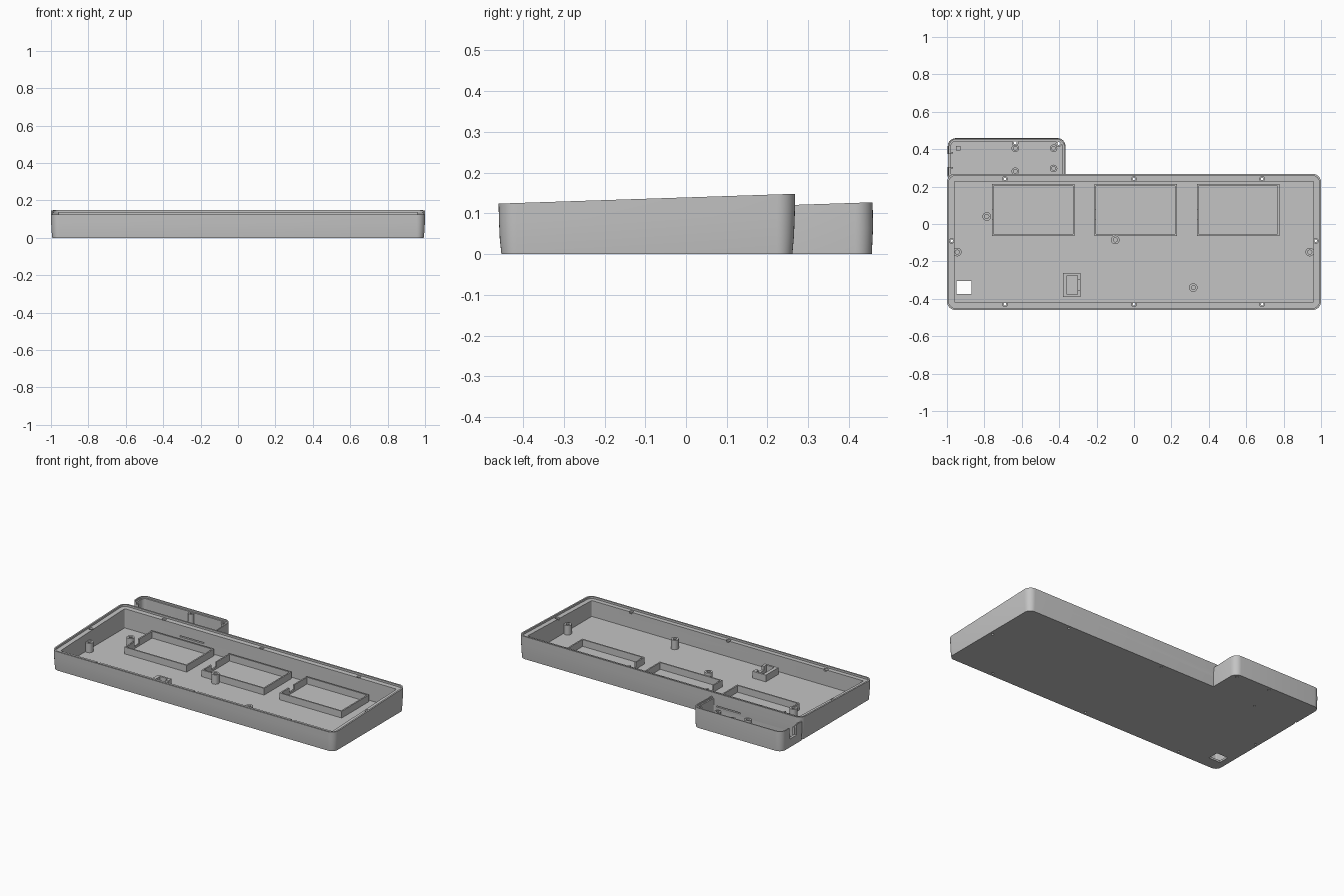
import bpy, bmesh, math
from mathutils import Matrix

cube = bpy.data.objects.get("Cube")
if cube:
    bpy.data.objects.remove(cube, do_unlink=True)

GREY = (0.55, 0.55, 0.55, 1)
grey = bpy.data.materials.new("mid grey plastic")
grey.use_nodes = True
grey.diffuse_color = GREY
bsdf = next(n for n in grey.node_tree.nodes if n.type == 'BSDF_PRINCIPLED')
bsdf.inputs["Base Color"].default_value = GREY

FLOOR = 0.012
SUNK = FLOOR - 0.002
SLOPE = 0.033


def main_top(y):
    return 0.124 + SLOPE * (y + 0.46)


def bay_top(y):
    return 0.121 + SLOPE * (y - 0.27)


def finish(name, bm):
    bmesh.ops.recalc_face_normals(bm, faces=bm.faces)
    mesh = bpy.data.meshes.new(name)
    bm.to_mesh(mesh)
    bm.free()
    mesh.materials.append(grey)
    ob = bpy.data.objects.new(name, mesh)
    bpy.context.collection.objects.link(ob)
    return ob


def activate(ob):
    bpy.ops.object.select_all(action='DESELECT')
    ob.select_set(True)
    bpy.context.view_layer.objects.active = ob


def smooth(ob):
    activate(ob)
    bpy.ops.object.shade_smooth_by_angle(angle=math.radians(30))


def add_box(bm, x0, x1, y0, y1, z0, z1):
    mat = Matrix.Translation(((x0 + x1) / 2, (y0 + y1) / 2, (z0 + z1) / 2))
    size = Matrix.Diagonal((x1 - x0, y1 - y0, z1 - z0, 1))
    bmesh.ops.create_cube(bm, size=1, matrix=mat @ size)


def add_cylinder(bm, x, y, r, z0, z1):
    bmesh.ops.create_cone(bm, cap_ends=True, segments=20, radius1=r, radius2=r,
                          depth=z1 - z0, matrix=Matrix.Translation((x, y, (z0 + z1) / 2)))


def add_tube(bm, x, y, r, hole, z0, z1, segments=20):
    # Hollow post, lathed from a rectangular section
    section = [(hole, z0), (r, z0), (r, z1), (hole, z1)]
    rings = [[bm.verts.new((x + s * math.cos(a), y + s * math.sin(a), z)) for s, z in section]
             for a in (2 * math.pi * i / segments for i in range(segments))]
    for i, ring in enumerate(rings):
        nxt = rings[(i + 1) % segments]
        for j in range(4):
            k = (j + 1) % 4
            bm.faces.new((ring[j], nxt[j], nxt[k], ring[k]))


def outline(x0, x1, y0, y1, r_front, r_back, inset, steps=8):
    # Rounded rectangle, counter-clockwise from the right back corner
    pts = []
    corners = [(x1, y1, -1, -1, r_back), (x0, y1, 1, -1, r_back),
               (x0, y0, 1, 1, r_front), (x1, y0, -1, 1, r_front)]
    for c, (x, y, sx, sy, r) in enumerate(corners):
        r = max(r - inset, 0.006)
        cx, cy = x + sx * (inset + r), y + sy * (inset + r)
        for i in range(steps + 1):
            a = math.pi / 2 * (c + i / steps)
            pts.append((cx + r * math.cos(a), cy + r * math.sin(a)))
    return pts


def tray(name, rect, r_front, r_back, top, layers):
    # Each layer: inset, share of the sloped top height, height offset
    bm = bmesh.new()
    rings = []
    for inset, share, off in layers:
        rings.append([bm.verts.new((x, y, share * top(y) + off))
                      for x, y in outline(*rect, r_front, r_back, inset)])
    n = len(rings[0])
    for low, high in zip(rings, rings[1:]):
        for i in range(n):
            j = (i + 1) % n
            bm.faces.new((low[i], low[j], high[j], high[i]))
    bm.faces.new(rings[0][::-1])
    bm.faces.new(rings[-1])
    return finish(name, bm)


def cut(ob, add, *args):
    # Subtract one primitive at a time
    bm = bmesh.new()
    add(bm, *args)
    cutter = finish("cutter", bm)
    cutter.hide_render = True
    mod = ob.modifiers.new("cut", 'BOOLEAN')
    mod.operation, mod.solver, mod.object = 'DIFFERENCE', 'EXACT', cutter
    activate(ob)
    bpy.ops.object.modifier_apply(modifier=mod.name)
    bpy.data.objects.remove(cutter, do_unlink=True)


WIRE_SLOT = (-0.57, -0.4, 0.2, 0.3, 0.06, 0.067)

# Main tray with lip and ledge
main = tray("main_tray", (-1, 1, -0.46, 0.268), 0.045, 0.045, main_top,
            [(0.007, 0, 0), (0.003, 0.3, 0), (0.001, 0.65, 0), (0, 1, 0),
             (0.01, 1, 0), (0.01, 1, -0.012), (0.04, 1, -0.012), (0.04, 0, FLOOR)])
screws = [(x, y) for x in (-0.69, 0, 0.685) for y in (-0.429, 0.241)]
screws += [(-0.975, -0.09), (0.972, -0.09)]
for x, y in screws:
    cut(main, add_cylinder, x, y, 0.007, -0.05, 0.3)
    cut(main, add_cylinder, x, y, 0.013, main_top(y) - 0.022, 0.3)
cut(main, add_box, -0.95, -0.87, -0.375, -0.305, -0.05, 0.05)
cut(main, add_box, *WIRE_SLOT)
smooth(main)

# Rear bay behind the left end
bay = tray("rear_bay", (-0.997, -0.365, 0.247, 0.46), 0.008, 0.045, bay_top,
           [(0.004, 0, 0), (0.001, 0.5, 0), (0.002, 1, 0),
            (0.009, 1, 0), (0.009, 1, -0.01), (0.018, 1, -0.01), (0.018, 0, FLOOR)])
bay_screws = [(-0.635, 0.434), (-0.402, 0.43)]
for x, y in bay_screws:
    cut(bay, add_cylinder, x, y, 0.008, -0.05, 0.1)
cut(bay, add_box, -1.1, -0.96, 0.305, 0.375, 0.055, 0.2)
cut(bay, add_box, *WIRE_SLOT)
smooth(bay)

# Screw bosses on the bay wall
bm = bmesh.new()
for x, y in bay_screws:
    add_tube(bm, x, y, 0.017, 0.008, SUNK, bay_top(y) - 0.012)
smooth(finish("bay_screw_bosses", bm))

# Standing posts
bm = bmesh.new()
for x, y in [(-0.787, 0.04), (-0.1, -0.085), (0.317, -0.34), (-0.945, -0.15), (0.94, -0.15)]:
    add_tube(bm, x, y, 0.023, 0.011, SUNK, 0.072)
smooth(finish("main_posts", bm))
bm = bmesh.new()
for x, y in [(-0.635, 0.405), (-0.43, 0.405), (-0.43, 0.297), (-0.635, 0.282)]:
    add_tube(bm, x, y, 0.02, 0.01, SUNK, 0.05)
smooth(finish("bay_posts", bm))

# Three floor frames, each with a notch in the left wall
W = 0.009
for side, x0 in (("left", -0.759), ("middle", -0.212), ("right", 0.336)):
    bm = bmesh.new()
    x1, y0, y1, z1 = x0 + 0.441, -0.063, 0.213, 0.055
    add_box(bm, x0, x1, y0, y0 + W, SUNK, z1)
    add_box(bm, x0, x1, y1 - W, y1, SUNK, z1)
    add_box(bm, x1 - W, x1, y0 + W, y1 - W, SUNK, z1)
    add_box(bm, x0, x0 + W, y0 + W, 0.025, SUNK, z1)
    add_box(bm, x0, x0 + W, 0.075, y1 - W, SUNK, z1)
    add_box(bm, x0, x0 + W, 0.025, 0.075, SUNK, 0.025)
    finish(side + "_frame", bm)

# Small connector holder near the front
bm = bmesh.new()
hx0, hx1, hy0, hy1 = -0.38, -0.285, -0.39, -0.263
add_box(bm, hx0, hx0 + 0.022, hy0, hy1, SUNK, 0.055)
add_box(bm, hx0 + 0.022, hx1, hy0, hy0 + 0.012, SUNK, 0.055)
add_box(bm, hx0 + 0.022, hx1, hy1 - 0.012, hy1, SUNK, 0.055)
for ya, yb in ((hy0 + 0.012, hy0 + 0.035), (hy1 - 0.035, hy1 - 0.012)):
    add_box(bm, hx1 - 0.018, hx1, ya, yb, SUNK, 0.055)
add_box(bm, hx1 - 0.018, hx1, hy0 + 0.035, hy1 - 0.035, SUNK, 0.03)
finish("connector_holder", bm)

# Port guides beside the bay notch, and the locating peg
bm = bmesh.new()
for y in (0.296, 0.376):
    add_box(bm, -0.982, -0.968, y, y + 0.01, SUNK, 0.1)
add_box(bm, -0.952, -0.928, 0.394, 0.417, SUNK, 0.03)
finish("port_guides", bm)
